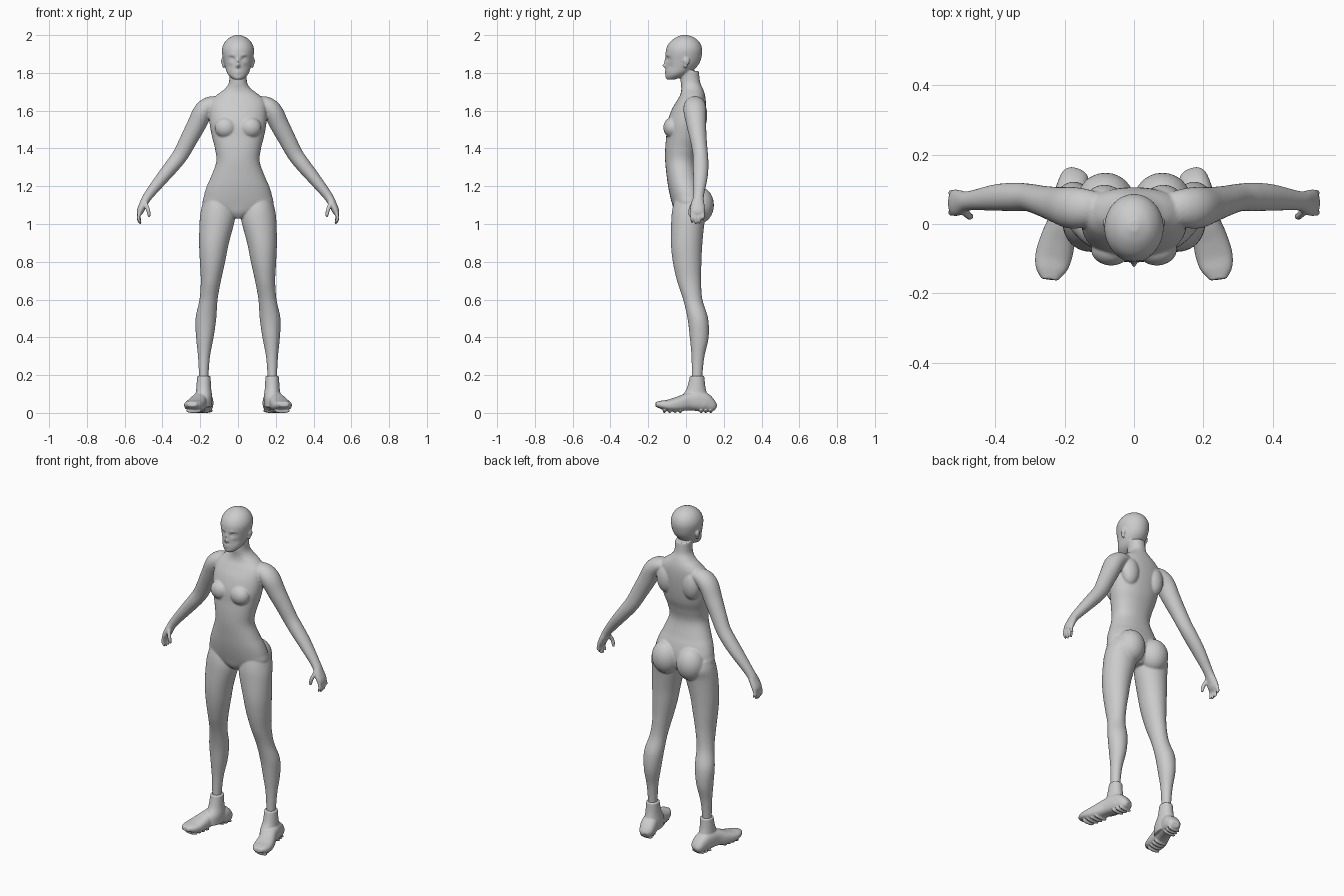
import bpy, bmesh, math
from mathutils import Vector, Matrix

grey = bpy.data.materials.new("plain grey")
grey.diffuse_color = (0.6, 0.6, 0.6, 1)


def spline(rows, steps):
    """Catmull-Rom interpolation of number tuples."""
    out = []
    for i in range(len(rows) - 1):
        p = [rows[max(0, min(len(rows) - 1, i + k))] for k in (-1, 0, 1, 2)]
        for s in range(steps):
            t = s / steps
            out.append([0.5 * (2 * b + (c - a) * t + (2 * a - 5 * b + 4 * c - d) * t * t
                               + (3 * b - a - 3 * c + d) * t ** 3) for a, b, c, d in zip(*p)])
    return out + [list(rows[-1])]


def loft(bm, rows, ref=None, side=1, p=2.0, segs=32, steps=5):
    """Skin rings (x, y, z, a, b); rings lie flat, or follow the path when ref is given."""
    rows = spline(rows, steps)
    rings = []
    for i, (x, y, z, a, b) in enumerate(rows):
        u, v = Vector((1, 0, 0)), Vector((0, 1, 0))
        if ref:
            t = (Vector(rows[min(i + 1, len(rows) - 1)][:3]) - Vector(rows[max(i - 1, 0)][:3])).normalized()
            r = Vector(ref)
            v = (r - t * r.dot(t)).normalized()
            u = v.cross(t)
        ring = []
        for k in range(segs):
            w = 2 * math.pi * k / segs
            c, s = math.cos(w), math.sin(w)
            q = Vector((x, y, z)) + u * (a * math.copysign(abs(c) ** (2 / p), c)) \
                + v * (b * math.copysign(abs(s) ** (2 / p), s))
            ring.append(bm.verts.new((q.x * side, q.y, max(q.z, 0))))
        rings.append(ring)
    for r0, r1 in zip(rings, rings[1:]):
        for k in range(segs):
            j = (k + 1) % segs
            bm.faces.new((r0[k], r0[j], r1[j], r1[k]))
    bm.faces.new(rings[0][::-1])
    bm.faces.new(rings[-1])
    return [v for ring in rings for v in ring]


def box(z, x0, x1, y0, y1):
    """Flat ring given by its extents."""
    return ((x0 + x1) / 2, (y0 + y1) / 2, z, (x1 - x0) / 2, (y1 - y0) / 2)


def ball(bm, centre, radii, side=1):
    m = Matrix.Translation((centre[0] * side, centre[1], centre[2])) @ Matrix.Diagonal((*radii, 1))
    bmesh.ops.create_uvsphere(bm, u_segments=24, v_segments=16, radius=1, matrix=m)


def finish(bm, name, voxel, smooth):
    """Fuse the overlapping parts into one smooth skin."""
    bmesh.ops.recalc_face_normals(bm, faces=bm.faces)
    mesh = bpy.data.meshes.new(name)
    bm.to_mesh(mesh)
    bm.free()
    ob = bpy.data.objects.new(name, mesh)
    bpy.context.collection.objects.link(ob)
    rm = ob.modifiers.new("fuse", 'REMESH')
    rm.mode = 'VOXEL'
    rm.voxel_size = voxel
    sm = ob.modifiers.new("soften", 'SMOOTH')
    sm.factor, sm.iterations = 0.5, smooth
    bpy.context.view_layer.update()
    ev = ob.evaluated_get(bpy.context.evaluated_depsgraph_get())
    skin = bpy.data.meshes.new_from_object(ev)
    ob.modifiers.clear()
    ob.data = skin
    skin.materials.clear()
    skin.materials.append(grey)
    for f in skin.polygons:
        f.use_smooth = True
        f.material_index = 0


body = bmesh.new()

# torso and neck: z, half width, front, back
torso = [(1.03, .025, -.04, .06), (1.06, .10, -.06, .09), (1.10, .182, -.072, .10),
         (1.15, .18, -.085, .10), (1.20, .165, -.095, .088), (1.25, .143, -.102, .07),
         (1.33, .115, -.11, .052), (1.40, .122, -.11, .065), (1.46, .137, -.105, .085),
         (1.53, .15, -.10, .098), (1.60, .152, -.078, .105), (1.65, .145, -.05, .105),
         (1.685, .11, -.03, .10), (1.715, .07, -.025, .09), (1.75, .048, -.028, .075),
         (1.81, .046, -.03, .068)]
loft(body, [box(z, -w, w, f, b) for z, w, f, b in torso], p=2.2, segs=48)

# head
skull = [(1.764, .022, -.10, -.06), (1.78, .043, -.107, -.015), (1.80, .058, -.107, .02),
         (1.83, .068, -.106, .055), (1.86, .076, -.106, .075), (1.90, .084, -.108, .085),
         (1.93, .084, -.104, .085), (1.96, .072, -.088, .073), (1.985, .048, -.058, .047),
         (2.001, .012, -.022, .008)]
head = loft(body, [box(z, -w, w, f, b) for z, w, f, b in skull], segs=96, steps=8)

# face relief: x, z, spread x, spread z, push along y
relief = [(0, 1.837, .010, .010, -.019), (0, 1.86, .008, .018, -.010),
          (.034, 1.874, .014, .010, .015), (.032, 1.895, .016, .006, -.004),
          (0, 1.809, .018, .004, -.006), (0, 1.797, .015, .004, -.006),
          (.045, 1.835, .014, .016, .004), (0, 1.775, .014, .008, -.004)]
for v in head:
    if v.co.y < -.03:
        x, z = abs(v.co.x), v.co.z
        v.co.y += sum(d * math.exp(-((x - cx) / sx) ** 2 - ((z - cz) / sz) ** 2)
                      for cx, cz, sx, sz, d in relief)

# leg: z, inner, outer, front, back
leg = [(1.13, .03, .18, -.06, .10), (1.08, .018, .195, -.072, .115), (1.02, .017, .203, -.078, .10),
       (.90, .048, .206, -.08, .087), (.80, .068, .202, -.07, .082), (.70, .09, .197, -.048, .08),
       (.60, .108, .204, -.015, .087), (.50, .115, .225, .008, .117), (.40, .129, .222, .02, .12),
       (.30, .148, .212, .029, .098), (.20, .156, .207, .03, .087), (.14, .156, .207, .03, .087)]
# arm: centre, in-plane radius, depth radius
arm = [(.09, .05, 1.64, .03, .04), (.14, .047, 1.632, .045, .055), (.182, .047, 1.598, .052, .06),
       (.22, .055, 1.525, .05, .052), (.262, .066, 1.445, .046, .044), (.302, .076, 1.37, .042, .04),
       (.345, .078, 1.312, .039, .041), (.40, .076, 1.245, .034, .038), (.475, .067, 1.15, .025, .028),
       (.501, .062, 1.105, .021, .036), (.517, .061, 1.07, .019, .039), (.524, .061, 1.05, .012, .034)]

for s in (1, -1):
    loft(body, [box(*r) for r in leg], side=s)
    loft(body, arm, ref=(0, 1, 0), side=s)
    # fingers
    for i, tip in enumerate((1.006, .998, 1.002, 1.018)):
        y = .032 + .0195 * i
        loft(body, [(.516, y, 1.075, .009, .009), (.526, y, 1.04, .0095, .0095),
                    (.524, y, tip + .016, .0085, .0085), (.513, y, tip, .005, .005)],
             ref=(0, 1, 0), side=s, segs=12)
    # thumb
    loft(body, [(.492, .042, 1.115, .012, .013), (.478, .025, 1.08, .011, .011),
                (.472, .022, 1.055, .010, .010), (.47, .024, 1.036, .006, .006)],
         ref=(0, 1, 0), side=s, segs=12)
    # chest, shoulder blades, buttocks
    ball(body, (.066, -.073, 1.51), (.058, .047, .055), s)
    ball(body, (.085, .068, 1.575), (.055, .045, .085), s)
    ball(body, (.082, .068, 1.10), (.083, .08, .098), s)
    # eyes and ears
    ball(body, (.034, -.081, 1.873), (.013, .012, .009), s)
    ball(body, (.081, .003, 1.862), (.009, .016, .02), s)
    ball(body, (.077, -.002, 1.842), (.008, .010, .018), s)
finish(body, "body", 0.005, 5)

# shoes: sole and toe along the foot, then the ankle shaft
foot = [(.166, .155, .026, .02, .015), (.17, .14, .034, .038, .03), (.178, .10, .055, .047, .049),
        (.19, .06, .063, .045, .053), (.203, .01, .059, .044, .046), (.218, -.04, .047, .050, .039),
        (.231, -.09, .040, .053, .031), (.239, -.13, .043, .045, .022), (.243, -.16, .046, .024, .012)]
shaft = [(.195, .145, .216, .021, .097), (.13, .142, .221, .004, .104),
         (.08, .136, .226, -.025, .12), (.03, .138, .226, -.03, .135)]
for s, name in ((1, "left_shoe"), (-1, "right_shoe")):
    shoe = bmesh.new()
    loft(shoe, foot, ref=(0, 0, 1), side=s, p=2.5)
    loft(shoe, [box(*r) for r in shaft], side=s)
    # tread ridges
    for y in (.13, .105, .08, -.03, -.058, -.086, -.114):
        ball(shoe, (.206 - .245 * y, y, .011), (.042, .009, .012), s)
    finish(shoe, name, 0.004, 3)
